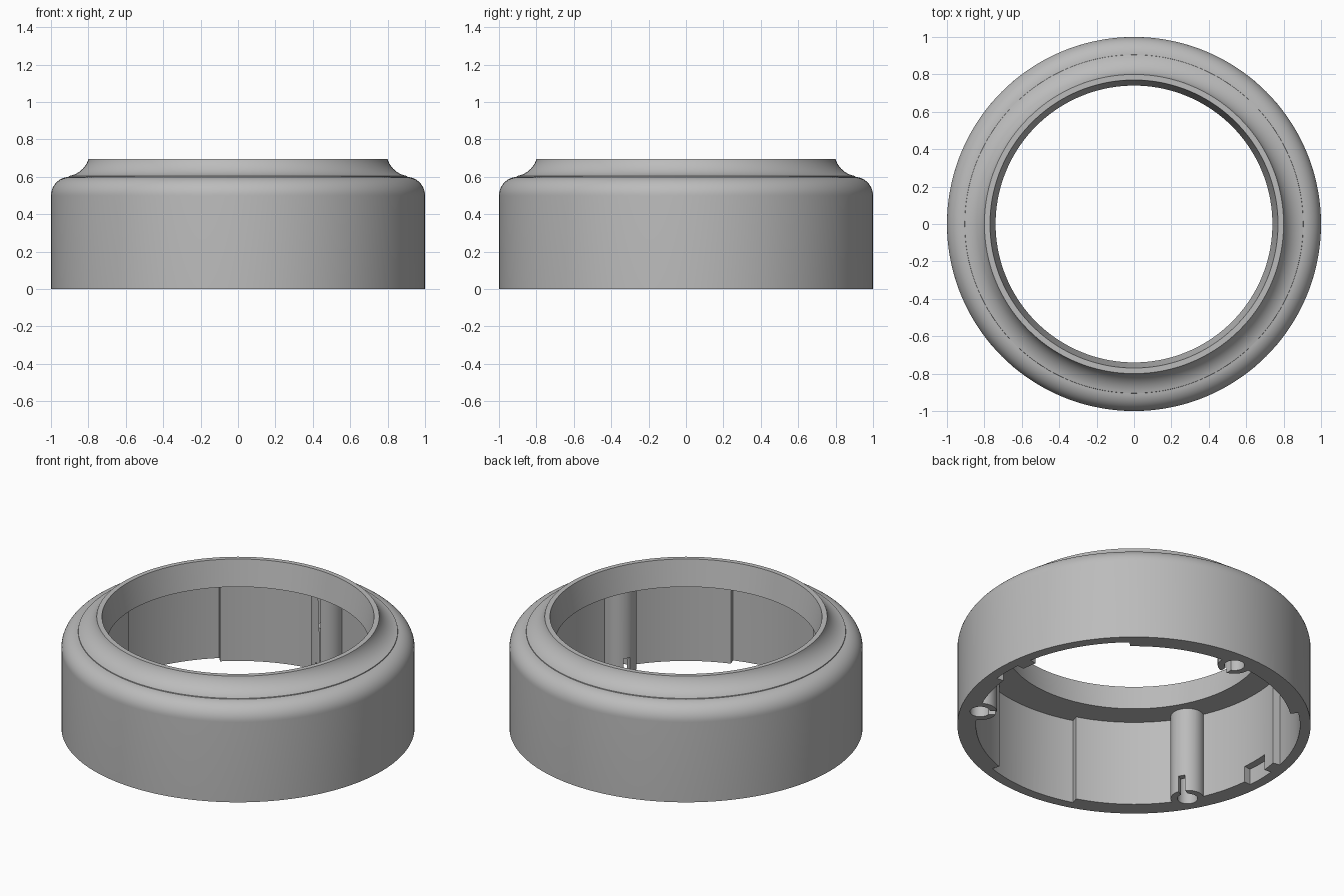
import bpy, bmesh
from math import sin, cos, pi, radians
from mathutils import Matrix

cube = bpy.data.objects.get("Cube")
if cube:
    bpy.data.objects.remove(cube)

grey = bpy.data.materials.new("light_grey")
grey.use_nodes = True
colour = (0.5, 0.5, 0.5, 1)
grey.diffuse_color = colour
grey.node_tree.nodes["Principled BSDF"].inputs["Base Color"].default_value = colour

TOP, SHELF, WALL, RECESS, BOSS_R = 0.695, 0.535, 0.895, 0.94, 0.885
BOSS_ANGLES = (90, 210, 330)
SEGMENTS = 144


def finish(bm, name):
    bmesh.ops.recalc_face_normals(bm, faces=bm.faces[:])
    mesh = bpy.data.meshes.new(name)
    bm.to_mesh(mesh)
    bm.free()
    mesh.materials.append(grey)
    ob = bpy.data.objects.new(name, mesh)
    bpy.context.collection.objects.link(ob)
    return ob


def arc(cx, cz, r, start, end, n):
    angles = [radians(start + (end - start) * i / n) for i in range(n + 1)]
    return [(cx + r * cos(a), cz + r * sin(a)) for a in angles]


def lathe(name, profile):
    bm = bmesh.new()
    rings = []
    for i in range(SEGMENTS):
        a = 2 * pi * i / SEGMENTS
        rings.append([bm.verts.new((r * cos(a), r * sin(a), z)) for r, z in profile])
    n = len(profile)
    for i in range(SEGMENTS):
        p, q = rings[i], rings[(i + 1) % SEGMENTS]
        for j in range(n):
            k = (j + 1) % n
            bm.faces.new((p[j], q[j], q[k], p[k]))
    return finish(bm, name)


def prism(name, outline, z0, z1):
    bm = bmesh.new()
    face = bm.faces.new([bm.verts.new((x, y, z0)) for x, y in outline])
    out = bmesh.ops.extrude_face_region(bm, geom=[face])
    moved = [v for v in out["geom"] if isinstance(v, bmesh.types.BMVert)]
    bmesh.ops.translate(bm, verts=moved, vec=(0, 0, z1 - z0))
    return finish(bm, name)


def sector(name, r0, r1, a0, a1, z0, z1, n=16):
    return prism(name, arc(0, 0, r1, a0, a1, n) + arc(0, 0, r0, a1, a0, n), z0, z1)


def cylinder(name, r, angle, z0, z1):
    a = radians(angle)
    outline = arc(BOSS_R * cos(a), BOSS_R * sin(a), r, 0, 360, 40)[:-1]
    return prism(name, outline, z0, z1)


def combine(target, tool, operation):
    mod = target.modifiers.new(tool.name, 'BOOLEAN')
    mod.operation, mod.solver, mod.object = operation, 'EXACT', tool
    bpy.context.view_layer.objects.active = target
    bpy.ops.object.modifier_apply(modifier=mod.name)
    bpy.data.objects.remove(tool)


# Ring body: rounded shoulder, concave neck, flared bore and inner shelf
profile = [(WALL, 0), (1, 0)]
profile += arc(0.9, 0.5, 0.1, 0, 87, 12)
profile += arc(0.925, 0.735, 0.132, 261, 198, 12)[:-1]
profile += [(0.8, TOP), (0.77, TOP), (0.74, SHELF), (WALL, SHELF)]
body = lathe("ring_housing", profile)

# Wide recesses in the inner wall between the bosses
for a in BOSS_ANGLES:
    combine(body, sector("wall_recess", 0.8, RECESS, a + 41.5, a + 78.5, -0.1, SHELF), 'DIFFERENCE')

# Small notches at the lower edge on both sides
for a in (0, 180):
    combine(body, sector("side_notch", 0.8, RECESS, a - 5.6, a + 5.6, -0.1, 0.1), 'DIFFERENCE')

# Screw bosses with a blind hole and a slot facing the centre
for a in BOSS_ANGLES:
    combine(body, cylinder("screw_boss", 0.095, a, 0, SHELF + 0.015), 'UNION')
for a in BOSS_ANGLES:
    combine(body, cylinder("screw_hole", 0.057, a, -0.1, 0.3), 'DIFFERENCE')
    slot = prism("boss_slot", [(0.75, -0.02), (BOSS_R, -0.02), (BOSS_R, 0.02), (0.75, 0.02)], -0.1, 0.1)
    slot.data.transform(Matrix.Rotation(radians(a), 4, 'Z'))
    combine(body, slot, 'DIFFERENCE')

# Smooth curves with crisp edges
bpy.ops.object.select_all(action='DESELECT')
body.select_set(True)
bpy.context.view_layer.objects.active = body
bpy.ops.object.shade_smooth_by_angle(angle=radians(30))
